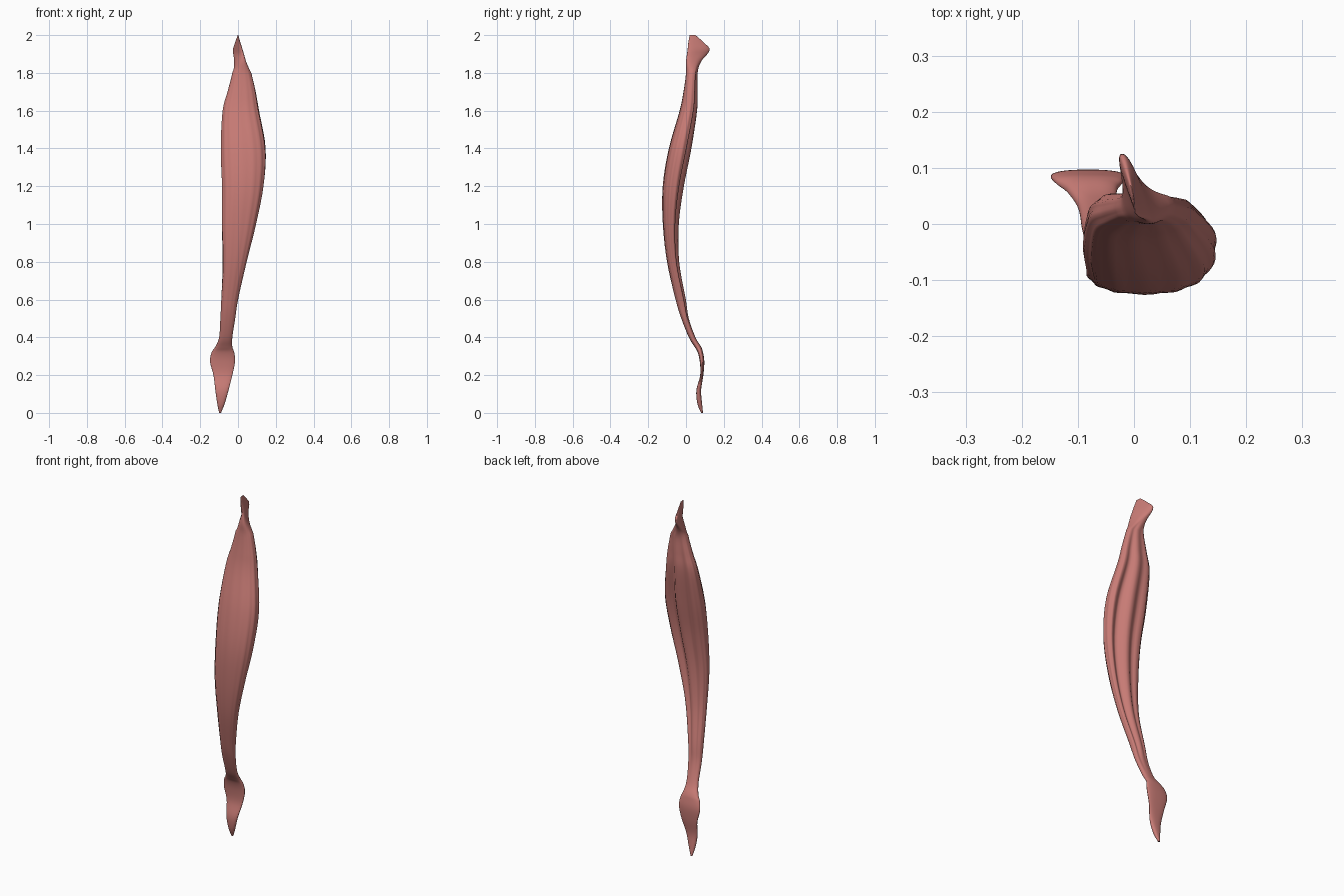
import bpy
import bmesh
import math

cube = bpy.data.objects.get("Cube")
if cube:
    bpy.data.objects.remove(cube, do_unlink=True)

SIDES = 56
STEPS = 5

# Cross-sections: height, left x, right x, front y, back y, groove depth
SECTIONS = [
    (0, -.1, -.09, .08, .09, 0),
    (.05, -.11, -.07, .06, .085, 0),
    (.12, -.12, -.05, .055, .08, 0),
    (.2, -.13, -.03, .075, .092, 0),
    (.27, -.148, -.016, .073, .097, 0),
    (.32, -.14, -.02, .062, .09, 0),
    (.35, -.12, -.03, .045, .08, 0),
    (.4, -.1, -.03, .015, .05, 0),
    (.5, -.093, -.015, -.025, .015, .1),
    (.6, -.088, 0, -.055, 0, .2),
    (.8, -.08, .045, -.1, -.035, .3),
    (1, -.085, .095, -.122, -.037, .35),
    (1.2, -.085, .135, -.122, -.01, .35),
    (1.4, -.09, .145, -.09, .03, .32),
    (1.6, -.08, .11, -.033, .06, .25),
    (1.7, -.055, .093, -.013, .062, .2),
    (1.8, -.03, .07, 0, .062, .1),
    (1.86, -.03, .053, 0, .08, 0),
    (1.92, -.035, .034, .008, .125, 0),
    (1.96, -.02, .018, .012, .095, 0),
    (2, -.002, .002, .02, .05, 0),
]


def blend(a, b, c, d, t):
    """Smooth curve through b and c."""
    return b + t * ((c - a) + t * ((2 * a - 5 * b + 4 * c - d)
                    + t * (3 * (b - c) + d - a))) / 2


def resample(rows, steps):
    padded = [rows[0]] + rows + [rows[-1]]
    result = []
    for i in range(len(rows) - 1):
        four = padded[i:i + 4]
        for s in range(steps):
            result.append([blend(*column, s / steps) for column in zip(*four)])
    result.append(list(rows[-1]))
    return result


def power(value, exponent):
    return math.copysign(abs(value) ** exponent, value)


def bump(value, centre, width):
    return math.exp(-((value - centre) / width) ** 2)


def ring_points(row):
    """Rounded section, grooved behind, with a slanted blade at the top."""
    z, x0, x1, y0, y1, groove = row
    half_x, half_y = (x1 - x0) / 2, (y1 - y0) / 2
    mid_x, mid_y = (x0 + x1) / 2, (y0 + y1) / 2
    blade = min(max((z - 1.8) / .1, 0), 1)
    for i in range(SIDES):
        angle = math.tau * i / SIDES
        u = power(math.cos(angle), .85)
        v = power(math.sin(angle), .85)
        if v > 0:
            channels = bump(u, .5, .25) + .5 * bump(u, -.35, .22)
            v -= 2 * groove * channels * min(1, v * 2)
        # Fine fibres follow the length of the belly
        fibre = 1 + .02 * math.sin(angle * 14 + z * 4) * min(1, groove * 4)
        slanted = -.6 * v + .4 * u
        x = mid_x + half_x * (u * (1 - blade) + slanted * blade) * fibre
        yield x, mid_y + half_y * v * fibre, z


# Muscle belly with its upper tendon, kneecap and lower tendon
bm = bmesh.new()
rings = [[bm.verts.new(p) for p in ring_points(row)]
         for row in resample(SECTIONS, STEPS)]
for low, high in zip(rings, rings[1:]):
    for i in range(SIDES):
        j = (i + 1) % SIDES
        bm.faces.new((low[i], low[j], high[j], high[i]))
bm.faces.new(list(reversed(rings[0])))
bm.faces.new(rings[-1])
bmesh.ops.recalc_face_normals(bm, faces=bm.faces[:])

mesh = bpy.data.meshes.new("thigh_muscle")
bm.to_mesh(mesh)
bm.free()
muscle = bpy.data.objects.new("thigh_muscle", mesh)
bpy.context.collection.objects.link(muscle)

# Muscle colour
flesh = bpy.data.materials.new("flesh")
flesh.use_nodes = True
colour = (.58, .2, .18, 1)
flesh.diffuse_color = colour
shader = flesh.node_tree.nodes["Principled BSDF"]
shader.inputs["Base Color"].default_value = colour
shader.inputs["Roughness"].default_value = .6
mesh.materials.append(flesh)

bpy.ops.object.select_all(action="DESELECT")
muscle.select_set(True)
bpy.context.view_layer.objects.active = muscle
bpy.ops.object.shade_smooth_by_angle(angle=math.radians(50))
